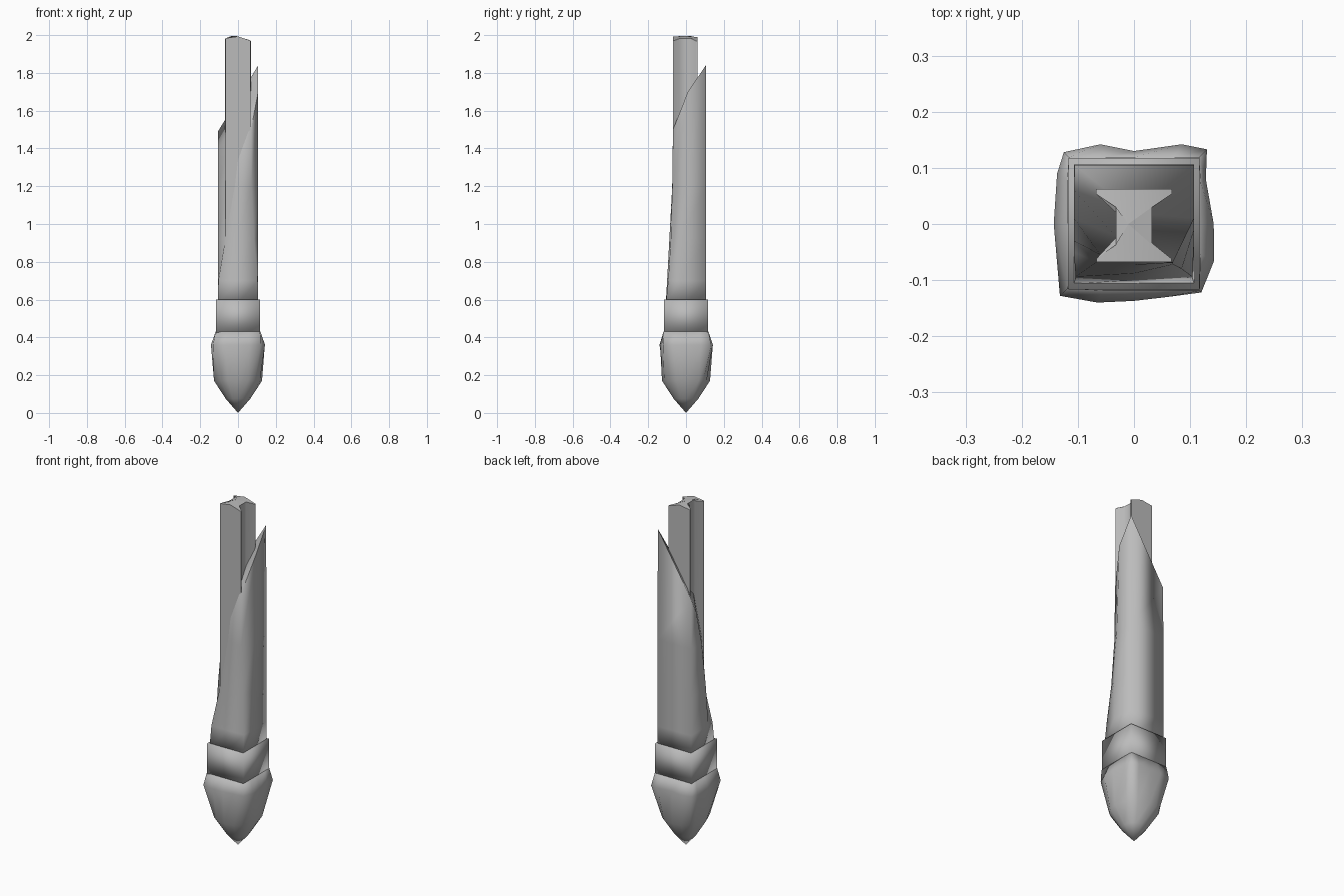
import bpy, bmesh, math

if "Cube" in bpy.data.objects:
    bpy.data.objects.remove(bpy.data.objects["Cube"])

grey = bpy.data.materials.new("weathered grey")
grey.diffuse_color = (0.5, 0.5, 0.5, 1)
grey.use_nodes = True
grey.node_tree.nodes["Principled BSDF"].inputs["Base Color"].default_value = grey.diffuse_color


def loft(name, rings, bottom=None, top=None, angle=100):
    """Skin a stack of closed rings; close each end with a fan or a flat cap."""
    bm = bmesh.new()
    rows = [[bm.verts.new(p) for p in ring] for ring in rings]
    n = len(rows[0])
    for a, b in zip(rows, rows[1:]):
        for i in range(n):
            j = (i + 1) % n
            bm.faces.new((a[i], a[j], b[j], b[i]))
    for row, centre in ((rows[0], bottom), (rows[-1], top)):
        if centre:
            c = bm.verts.new(centre)
            for i in range(n):
                bm.faces.new((row[i], row[(i + 1) % n], c))
        else:
            bm.faces.new(row)
    bmesh.ops.recalc_face_normals(bm, faces=bm.faces)
    mesh = bpy.data.meshes.new(name)
    bm.to_mesh(mesh)
    bm.free()
    obj = bpy.data.objects.new(name, mesh)
    bpy.context.collection.objects.link(obj)
    mesh.materials.append(grey)
    bpy.ops.object.select_all(action='DESELECT')
    obj.select_set(True)
    bpy.context.view_layer.objects.active = obj
    bpy.ops.object.shade_smooth_by_angle(angle=math.radians(angle))
    return obj


def square(h, z):
    return [(-h, -h, z), (h, -h, z), (h, h, z), (-h, h, z)]


# pointed foot: irregular outline blending from the square collar to a round point
outline = [(-.132, -.128), (-.065, -.14), (0, -.137), (.06, -.13), (.12, -.122),
           (.143, -.065), (.142, 0), (.128, .08), (.13, .133), (.085, .142),
           (0, .13), (-.06, .142), (-.125, .128), (-.137, .09), (-.143, 0)]
angles = [math.atan2(y, x) for x, y in outline]


def round_ring(r, z):
    return [(r * math.cos(a), r * math.sin(a), z) for a in angles]


def square_ring(h, z):
    return [(h * math.cos(a) / max(abs(math.cos(a)), abs(math.sin(a))),
             h * math.sin(a) / max(abs(math.cos(a)), abs(math.sin(a))), z) for a in angles]


loft("pointed_foot",
     [round_ring(.065, .075), round_ring(.127, .17),
      [(x, y, .36) for x, y in outline], square_ring(.119, .43)],
     bottom=(0, 0, 0))

# square collar above the foot
loft("collar", [square(.117, .42), square(.117, .6)])

# broken casing: points run front left, front, front right, right, back right, back left, left
back = [(.107, .106), (-.107, .106)]


def casing_ring(z, fl, fm, fr, right, left):
    pts = [fl, (0, fm), fr, (.107, right), *back, (-.107, left)]
    return [(x, y, z) for x, y in pts]


loft("broken_casing", [
    casing_ring(.58, (-.107, -.107), -.107, (.107, -.107), 0, 0),
    casing_ring(.70, (-.104, -.094), -.100, (.104, -.094), -.03, -.05),
    casing_ring(.92, (-.067, -.068), -.088, (.085, -.080), -.03, -.03),
    casing_ring(1.2, (-.060, -.055), -.073, (.070, -.072), -.01, .01),
    [(-.035, -.02, 1.45), (0, -.064, 1.45), (.069, -.069, 1.5), (.107, .01, 1.70),
     (.107, .105, 1.84), (-.106, .105, 1.49), (-.107, .06, 1.40)],
], top=(0, .02, 1.55))

# I-shaped core with an uneven broken top
half = [(0, -.068), (.067, -.068), (.067, -.062), (.032, -.037),
        (.032, .03), (.068, .054), (.068, .062), (0, .062)]
profile = half + [(-x, y) for x, y in reversed(half[1:-1])]


def break_height(x, y):
    return 2 - .03 * abs(x + .02) / .05 * (.55 if x > 0 else .6) - .05 * max(y, 0)


loft("beam_core", [
    [(x, y, .6) for x, y in profile],
    [(x, y, break_height(x, y)) for x, y in profile],
], top=(-.01, 0, 1.995), angle=60)
